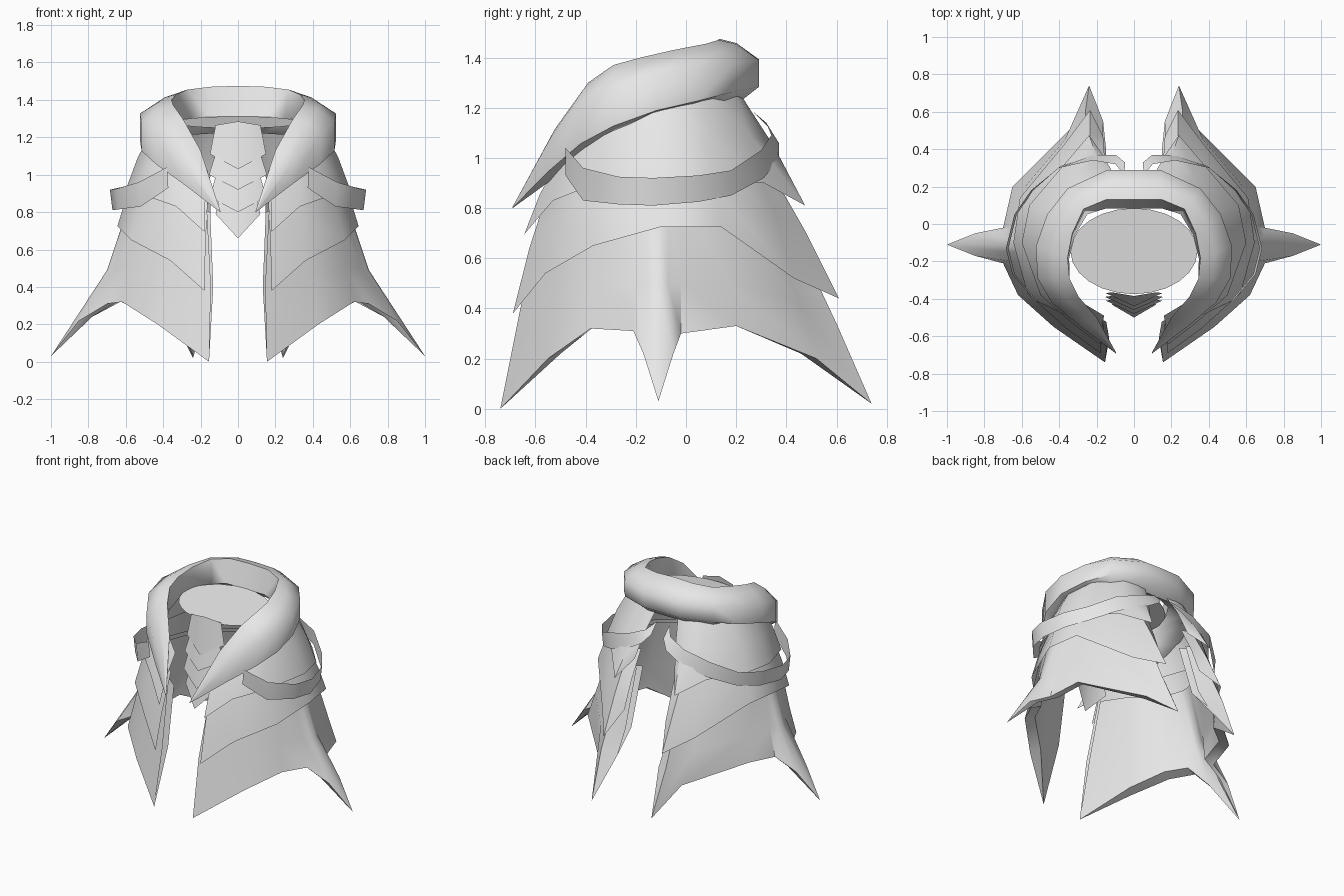
import bpy
import bmesh
import math
from mathutils import Vector

if "Cube" in bpy.data.objects:
    bpy.data.objects.remove(bpy.data.objects["Cube"])

grey = bpy.data.materials.new("plain grey")
grey.diffuse_color = (0.8, 0.8, 0.8, 1)
grey.use_nodes = True
grey.node_tree.nodes["Principled BSDF"].inputs["Base Color"].default_value = grey.diffuse_color


def finish(name, verts, faces, mirror=True, angle=40):
    """Make an object, mirror it across x if wanted, and smooth it."""
    bm = bmesh.new()
    vs = [bm.verts.new(v) for v in verts]
    for f in faces:
        bm.faces.new([vs[i] for i in f])
    if mirror:
        both = bm.verts[:] + bm.edges[:] + bm.faces[:]
        bmesh.ops.mirror(bm, geom=both, axis='X', merge_dist=0.001)
    bmesh.ops.remove_doubles(bm, verts=bm.verts[:], dist=0.001)
    bmesh.ops.recalc_face_normals(bm, faces=bm.faces[:])
    me = bpy.data.meshes.new(name)
    bm.to_mesh(me)
    bm.free()
    me.materials.append(grey)
    ob = bpy.data.objects.new(name, me)
    bpy.context.collection.objects.link(ob)
    bpy.ops.object.select_all(action='DESELECT')
    ob.select_set(True)
    bpy.context.view_layer.objects.active = ob
    bpy.ops.object.shade_smooth_by_angle(angle=math.radians(angle))
    return ob


def grid(name, rows, closed=False, **kw):
    """Skin a list of equally long point rows."""
    n = len(rows[0])
    verts = [p for r in rows for p in r]
    faces = []
    for r in range(len(rows) - 1):
        for c in range(n if closed else n - 1):
            d = (c + 1) % n
            faces.append((r * n + c, r * n + d, (r + 1) * n + d, (r + 1) * n + c))
    return finish(name, verts, faces, **kw)


def outward(p, amount, up=0):
    """Shift a point away from the centre axis."""
    d = Vector((p[0], p[1] + 0.1, 0)).normalized()
    return tuple(Vector(p) + d * amount + Vector((0, 0, up)))


def middle(top, bottom, bulge):
    """Row halfway between two rows, pushed outward."""
    return [outward((Vector(a) + Vector(b)) / 2, bulge) for a, b in zip(top, bottom)]


# Lower skirt tier, front edge to back edge, with a side spike
low_bottom = [(.155, -.74, 0), (.43, -.55, .2), (.62, -.38, .32), (.70, -.21, .31),
              (.85, -.17, .22), (1, -.11, .03), (.85, -.05, .22), (.70, -.02, .30),
              (.65, .20, .33), (.33, .52, .2), (.24, .74, .02), (.165, .55, .3)]
low_mid = [(.145, -.66, .4), (.40, -.52, .46), (.58, -.36, .5), (.66, -.20, .5),
           (.69, -.15, .49), (.70, -.11, .49), (.69, -.07, .49), (.66, -.02, .5),
           (.60, .18, .5), (.37, .45, .42), (.26, .60, .34), (.165, .46, .45)]
low_top = [(.165, -.57, .8), (.34, -.47, .85), (.50, -.35, .85), (.56, -.20, .85),
           (.575, -.15, .85), (.58, -.11, .85), (.575, -.07, .85), (.56, -.02, .85),
           (.50, .14, .85), (.36, .29, .85), (.24, .36, .85), (.165, .33, .85)]
# The hem turns in between the points and runs up into a smooth lining
tips = (0, 5, 10, 11)
hem = [p if i in tips else outward(p, -.07, .02) for i, p in enumerate(low_bottom)]
lining_mid = [outward(p, -.05) for p in low_mid]
lining_top = [outward(p, -.05) for p in low_top]
grid("lower_skirt", [low_top, low_mid, low_bottom])
grid("skirt_lining", [low_bottom, hem, lining_mid, lining_top])

# Middle skirt tier
mid_bottom = [(.18, -.69, .38), (.36, -.56, .54), (.57, -.37, .65), (.645, -.1, .725),
              (.61, .14, .725), (.37, .43, .52), (.235, .61, .44), (.165, .47, .6)]
mid_top = [(.16, -.54, .9), (.33, -.46, 1), (.46, -.33, 1), (.54, -.1, 1),
           (.5, .1, 1), (.34, .27, 1), (.23, .32, .98), (.15, .3, .98)]
grid("middle_skirt", [mid_top, middle(mid_top, mid_bottom, .01), mid_bottom])

# Upper tier, tucked into the collar
up_bottom = [(.18, -.645, .695), (.33, -.53, .83), (.5, -.38, .89), (.6, -.1, .92),
             (.56, .1, .92), (.38, .31, .9), (.24, .475, .81), (.16, .36, .93)]
up_top = [(.16, -.49, 1.02), (.31, -.4, 1.15), (.4, -.28, 1.23), (.44, -.1, 1.27),
          (.4, .06, 1.27), (.25, .18, 1.28), (.14, .2, 1.28), (.08, .2, 1.28)]
grid("upper_skirt", [up_top, middle(up_top, up_bottom, .015), up_bottom])

# Strap looping round each side: x, y, low z, high z, inward lean of the top edge
strap = [(.38, -.48, .93, 1.04, 0), (.53, -.41, .83, .96, 0), (.65, -.27, .815, .925, 0),
         (.685, -.13, .81, .92, 0), (.64, .05, .825, .93, 0), (.55, .18, .85, .95, 0),
         (.40, .31, .92, 1.03, .01), (.22, .37, .99, 1.09, .03),
         (.1, .37, 1.06, 1.14, .05), (.05, .33, 1.12, 1.19, .07)]
grid("strap", [[(x, y - n, h) for x, y, l, h, n in strap],
               [(x * .98, y, l) for x, y, l, h, n in strap]])

# Collar: inner xy, outer xy, low z, high z, inner wall offset, outer lower height
stations = [(0, .13, 0, .29, 1.22, 1.475, -.3, .25),
            (.15, .13, .14, .29, 1.22, 1.47, -.3, .25),
            (.27, .08, .355, .19, 1.21, 1.455, -.25, .22),
            (.33, -.05, .465, .05, 1.2, 1.43, -.1, .12),
            (.355, -.18, .525, -.12, 1.17, 1.40, -.05, .08),
            (.345, -.29, .515, -.29, 1.10, 1.37, .05, .1),
            (.295, -.39, .44, -.42, 1.03, 1.30, .05, .1),
            (.2, -.5, .285, -.55, .92, 1.13, .05, .12),
            (.094, -.69, .097, -.692, .8, .805, .05, .2)]
collar = []
for ix, iy, ox, oy, l, h, wall, drop in stations:
    section = [(0, 1), (.45, .93), (1, .68), (1, drop), (.5, 0), (wall, .35)]
    collar.append([(ix + (ox - ix) * u, iy + (oy - iy) * u, l + (h - l) * v)
                   for u, v in section])
grid("collar", collar, closed=True, angle=60)

# Oval disc closing the neck, tilted down to the front
ring = [2 * math.pi * i / 24 for i in range(24)]
finish("neck_disc", [(.34 * math.cos(a), -.145 + .23 * math.sin(a), 1.28 + .032 * math.sin(a))
                     for a in ring], [tuple(range(24))], mirror=False)

# Overlapping pointed chest plates: top z, side z, tip z, half width, tip y
plates = [(1.265, 1.11, 1.03, .15, -.44), (1.10, 1.0, .92, .155, -.46),
          (.99, .88, .80, .15, -.48), (.88, .79, .66, .12, -.50)]
for i, (top, side, tip, w, y) in enumerate(plates):
    finish("chest_plate_%d" % (i + 1),
           [(0, y + .055, top + .02), (w * .8, y + .075, top), (w, y + .07, side), (0, y, tip)],
           [(0, 1, 2, 3)], angle=80)
